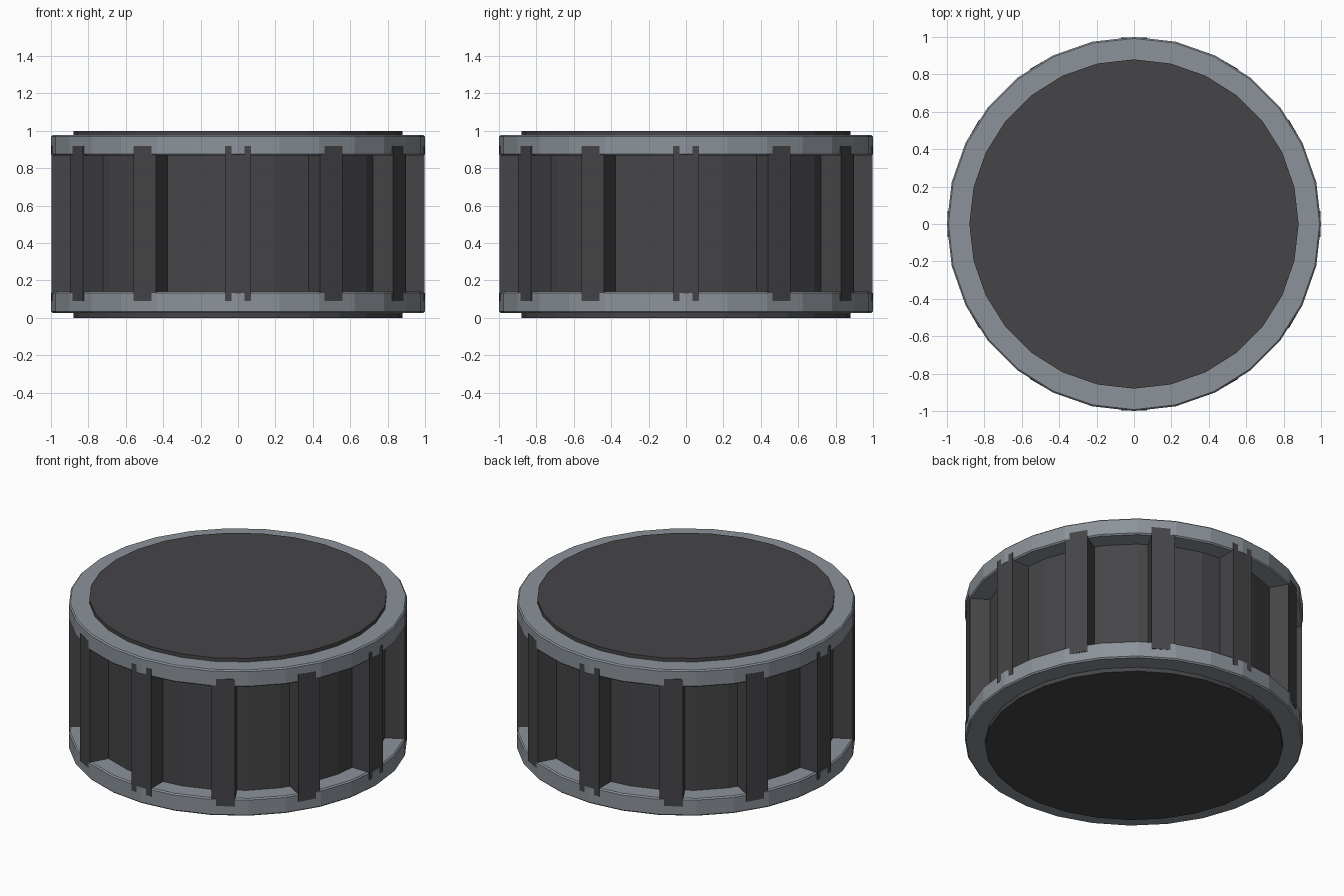
import bpy, bmesh
from math import sin, cos, tau
from mathutils import Matrix

if "Cube" in bpy.data.objects:
    bpy.data.objects.remove(bpy.data.objects["Cube"])

SIDES = 28


def material(name, rgb):
    m = bpy.data.materials.new(name)
    m.diffuse_color = (*rgb, 1)
    m.use_nodes = True
    m.node_tree.nodes["Principled BSDF"].inputs["Base Color"].default_value = m.diffuse_color
    return m


dark = material("dark_rubber", (0.06, 0.06, 0.065))
grey = material("grey_metal", (0.26, 0.29, 0.32))


def finish(bm, name, mat):
    bmesh.ops.recalc_face_normals(bm, faces=bm.faces)
    me = bpy.data.meshes.new(name)
    bm.to_mesh(me)
    bm.free()
    me.materials.append(mat)
    ob = bpy.data.objects.new(name, me)
    bpy.context.collection.objects.link(ob)
    return ob


def ring(name, profile, mat):
    """Closed (radius, z) profile turned around the z axis."""
    bm = bmesh.new()
    loops = [[bm.verts.new((r * cos(tau * i / SIDES), r * sin(tau * i / SIDES), z))
              for r, z in profile] for i in range(SIDES)]
    n = len(profile)
    for i in range(SIDES):
        a, b = loops[i], loops[(i + 1) % SIDES]
        for j in range(n):
            k = (j + 1) % n
            bm.faces.new((a[j], b[j], b[k], a[k]))
    return finish(bm, name, mat)


# Core drum with the raised end discs
bm = bmesh.new()
disc = [bm.verts.new((0.88 * cos(tau * i / SIDES), 0.88 * sin(tau * i / SIDES), 0))
        for i in range(SIDES)]
base = bm.faces.new(disc)
ext = bmesh.ops.extrude_face_region(bm, geom=[base], use_keep_orig=True)
top = [v for v in ext["geom"] if isinstance(v, bmesh.types.BMVert)]
bmesh.ops.translate(bm, verts=top, vec=(0, 0, 1))
finish(bm, "core", dark)

# Bevelled rims, bottom and top
B = 0.008
for name, z0, z1 in (("lower_rim", 0.027, 0.14), ("upper_rim", 0.867, 0.977)):
    ring(name, [(0.86, z0), (1 - B, z0), (1, z0 + B),
                (1, z1 - B), (1 - B, z1), (0.86, z1)], grey)

# Twelve grip ribs that overlap the rims
bm = bmesh.new()
for i in range(12):
    m = (Matrix.Rotation(tau * i / 12, 4, 'Z')
         @ Matrix.Translation((0.923, 0, 0.504))
         @ Matrix.Diagonal((0.146, 0.14, 0.828, 1)))
    bmesh.ops.create_cube(bm, size=1, matrix=m)
finish(bm, "grip_ribs", dark)
